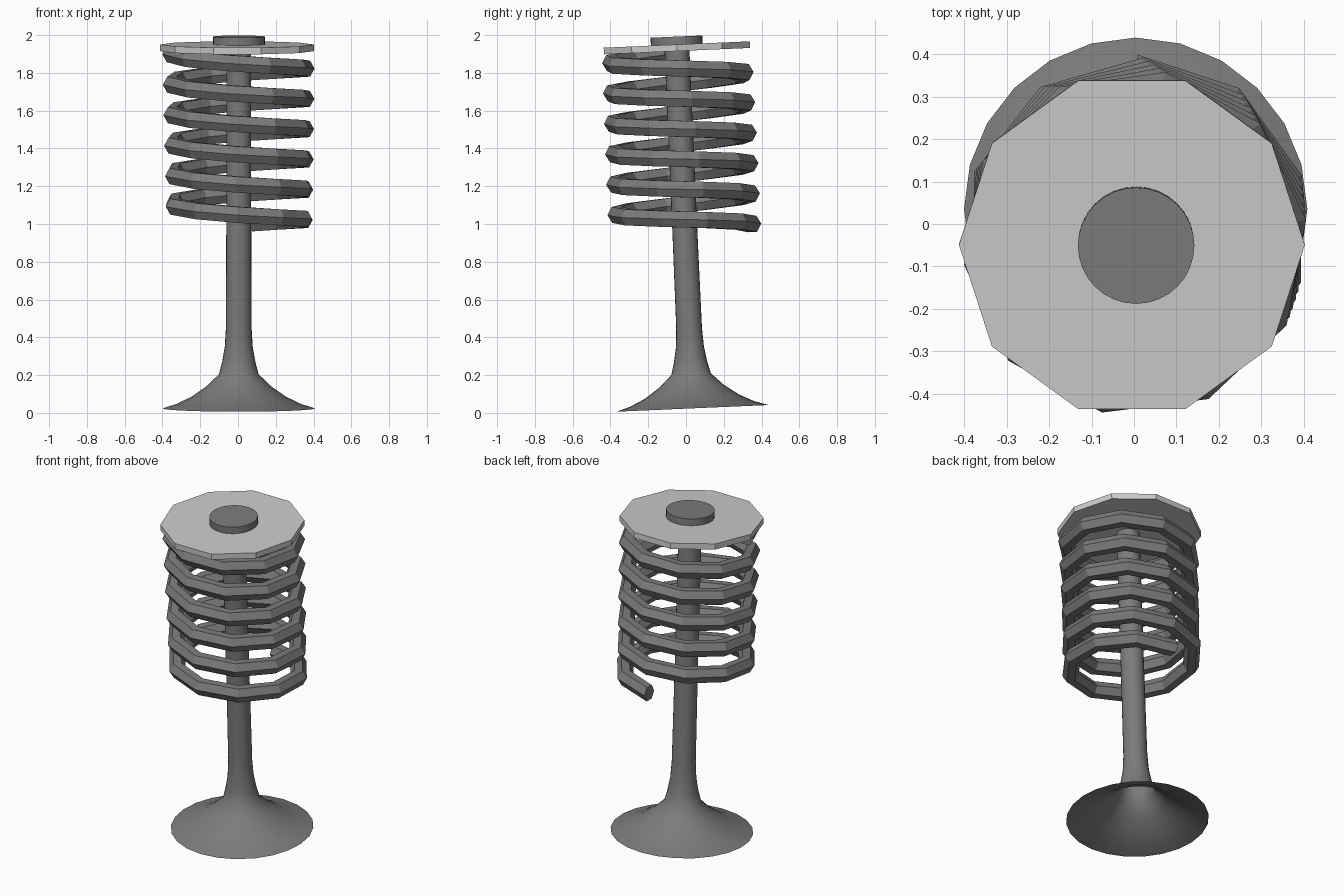
import bpy, bmesh, math
from mathutils import Matrix, Vector

if "Cube" in bpy.data.objects:
    bpy.data.objects.remove(bpy.data.objects["Cube"])

# whole assembly leans slightly towards the front
TILT = Matrix.Translation((0, 0.036, 0)) @ Matrix.Rotation(math.radians(2.5), 4, 'X')


def material(name, grey):
    m = bpy.data.materials.new(name)
    m.diffuse_color = (grey, grey, grey, 1)
    m.use_nodes = True
    m.node_tree.nodes["Principled BSDF"].inputs["Base Color"].default_value = m.diffuse_color
    return m


steel = material("dark_steel", 0.2)
pale = material("pale_steel", 0.6)


def finish(name, bm, mat, angle=None):
    bmesh.ops.recalc_face_normals(bm, faces=bm.faces[:])
    mesh = bpy.data.meshes.new(name)
    bm.to_mesh(mesh)
    bm.free()
    mesh.transform(TILT)
    mesh.materials.append(mat)
    ob = bpy.data.objects.new(name, mesh)
    bpy.context.collection.objects.link(ob)
    if angle:
        bpy.ops.object.select_all(action='DESELECT')
        ob.select_set(True)
        bpy.context.view_layer.objects.active = ob
        bpy.ops.object.shade_smooth_by_angle(angle=math.radians(angle))
    return ob


def skin(bm, rings):
    """Bridge consecutive closed rings of points."""
    loops = [[bm.verts.new(p) for p in ring] for ring in rings]
    n = len(loops[0])
    for a, b in zip(loops, loops[1:]):
        for i in range(n):
            j = (i + 1) % n
            bm.faces.new((a[i], a[j], b[j], b[i]))
    return loops


def circle(x, r, z, n):
    return [(x + r * math.cos(math.tau * i / n), r * math.sin(math.tau * i / n), z)
            for i in range(n)]


def disc(name, x, r, z0, z1, n, mat, angle=None):
    bm = bmesh.new()
    low, high = skin(bm, [circle(x, r, z0, n), circle(x, r, z1, n)])
    bm.faces.new(low)
    bm.faces.new(high)
    finish(name, bm, mat, angle)


# valve: flared head, hollow underneath, running into the stem
profile = [(0.404, 0.024), (0.33, 0.047), (0.25, 0.086), (0.17, 0.142), (0.105, 0.205),
           (0.088, 0.27), (0.074, 0.35), (0.068, 0.45), (0.066, 1.0), (0.066, 1.955)]
bm = bmesh.new()
skin(bm, [circle(0.004, r, z, 24) for r, z in profile])
finish("valve_stem", bm, steel, 40)

# spring retainer plate and stem cap
disc("retainer_plate", -0.005, 0.407, 1.917, 1.952, 10, pale)
disc("stem_cap", 0.005, 0.137, 1.950, 1.994, 32, steel, 40)

# coil spring: six-sided wire, about ten segments per turn
rings = []
for k in range(58):
    a = math.radians(90 - 36.2 * k)
    out = Vector((math.cos(a), math.sin(a), 0))
    centre = out * 0.358 + Vector((0.008 - 0.0001 * k, 0, 0.985 + 0.0161 * k))
    rings.append([centre + out * (0.048 * math.cos(math.tau * i / 6))
                  + Vector((0, 0, 0.049 * math.sin(math.tau * i / 6))) for i in range(6)])
bm = bmesh.new()
loops = skin(bm, rings)
bm.faces.new(loops[0])
bm.faces.new(loops[-1])
finish("coil_spring", bm, steel, 30)
